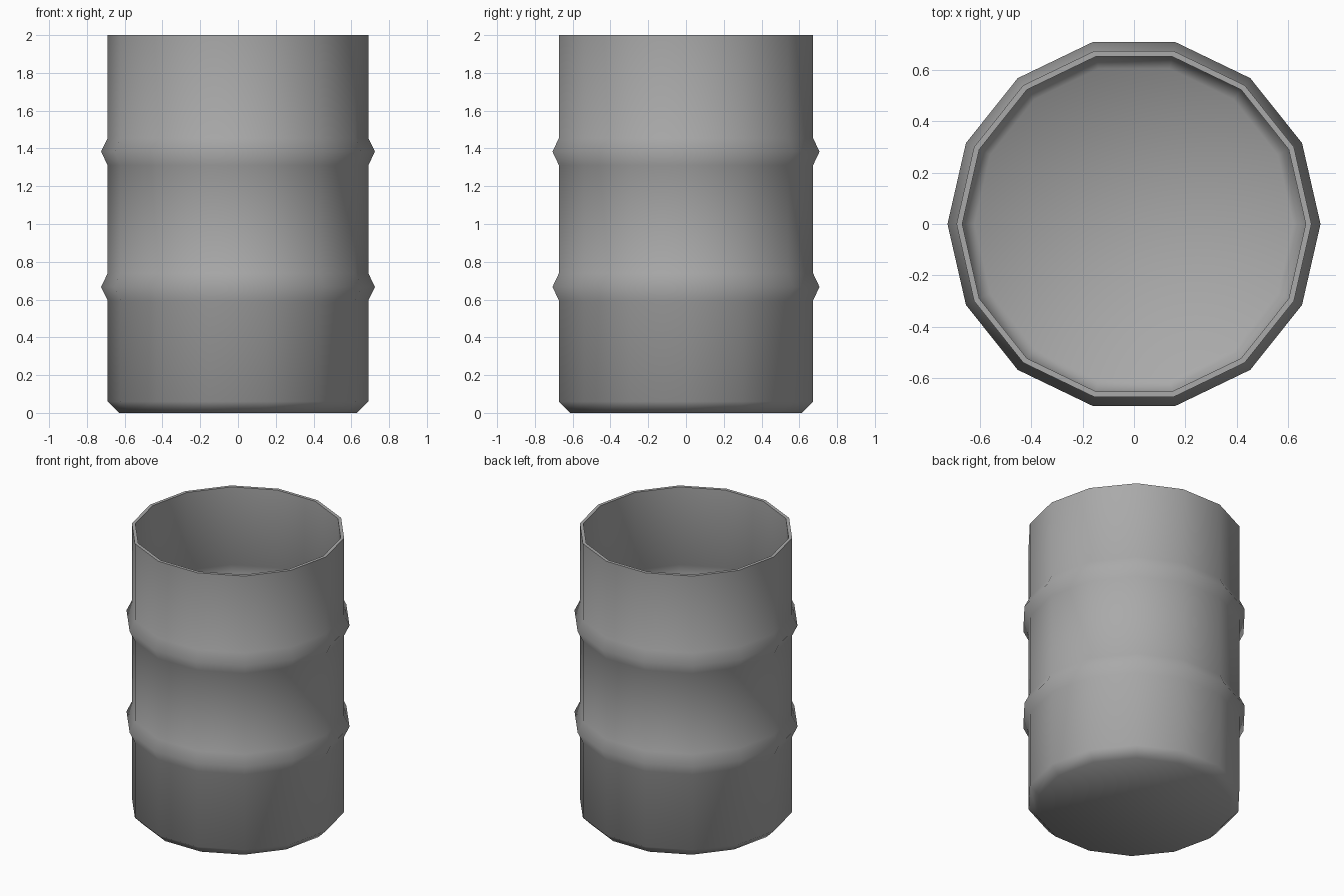
import bpy
import bmesh
from math import cos, sin, pi, radians

SIDES = 14
WALL = 0.69
RIB = 0.725
SHELL = 0.022

cube = bpy.data.objects.get("Cube")
if cube:
    bpy.data.objects.remove(cube, do_unlink=True)

# Single grey material
grey = bpy.data.materials.new("grey_metal")
grey.use_nodes = True
colour = (0.40, 0.40, 0.40, 1)
grey.diffuse_color = colour
grey.node_tree.nodes["Principled BSDF"].inputs["Base Color"].default_value = colour

# Side profile as (radius, height): chamfered foot, two ribs, open top
profile = [(0.63, 0), (WALL, 0.06)]
for z in (0.667, 1.383):
    profile += [(WALL, z - 0.072), (RIB, z), (WALL, z + 0.072)]
profile.append((WALL, 2))

# Spin the profile into rings, closed at the bottom
bm = bmesh.new()
rings = []
for r, z in profile:
    angles = [2 * pi * i / SIDES for i in range(SIDES)]
    rings.append([bm.verts.new((r * cos(a), r * sin(a), z)) for a in angles])
for low, high in zip(rings, rings[1:]):
    for i in range(SIDES):
        j = (i + 1) % SIDES
        bm.faces.new((low[i], low[j], high[j], high[i]))
bm.faces.new(rings[0][::-1])

mesh = bpy.data.meshes.new("barrel_shell")
bm.to_mesh(mesh)
bm.free()
mesh.materials.append(grey)
barrel = bpy.data.objects.new("barrel_shell", mesh)
bpy.context.collection.objects.link(barrel)

# Thin wall, grown inwards
bpy.context.view_layer.objects.active = barrel
barrel.select_set(True)
shell = barrel.modifiers.new("wall_thickness", 'SOLIDIFY')
shell.thickness = SHELL
shell.offset = -1
shell.use_even_offset = True
bpy.ops.object.modifier_apply(modifier=shell.name)

# Smooth sides with a crisp rim
bpy.ops.object.shade_smooth_by_angle(angle=radians(60))
